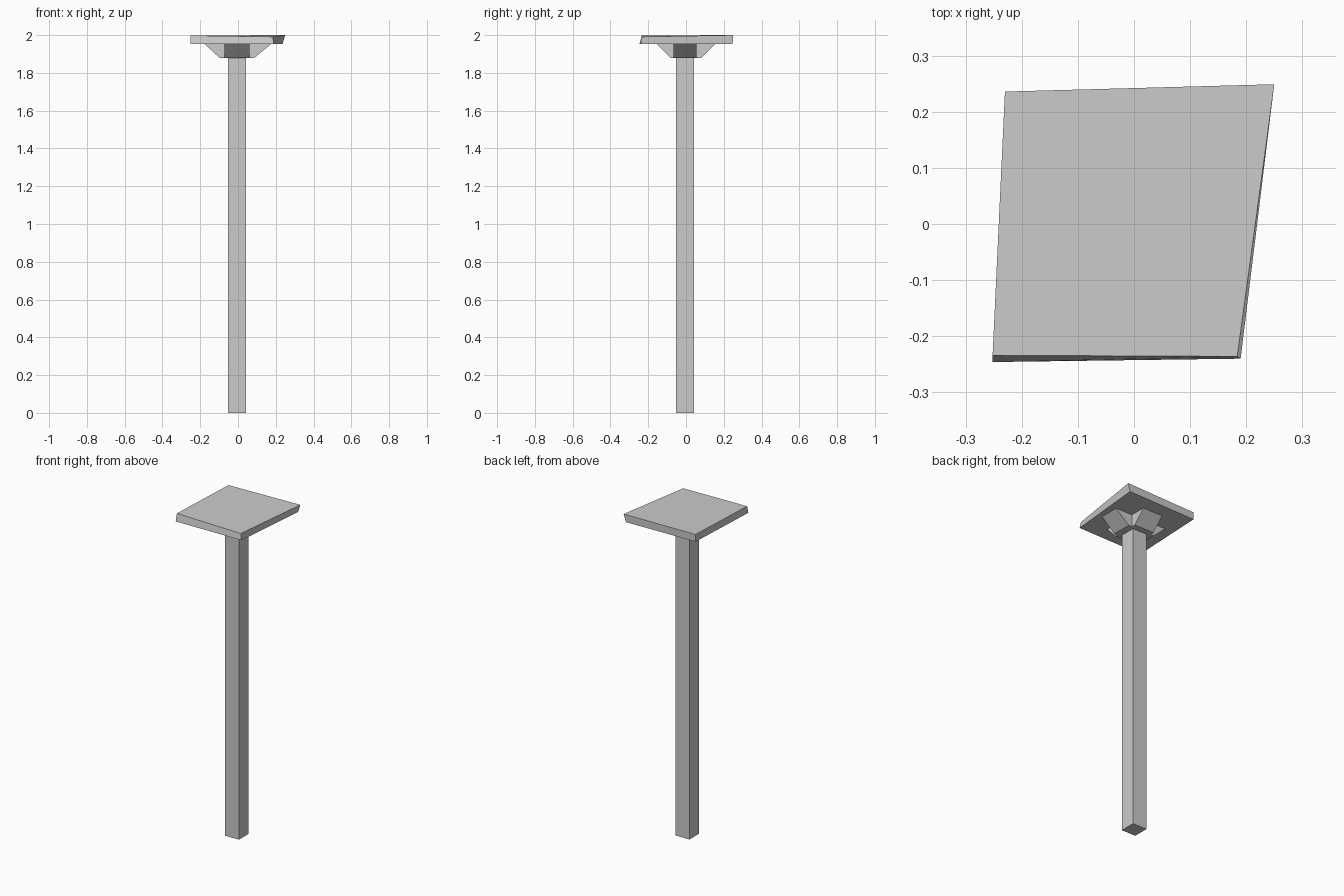
import bpy

if "Cube" in bpy.data.objects:
    bpy.data.objects.remove(bpy.data.objects["Cube"])

grey = bpy.data.materials.new("plain grey")
grey.diffuse_color = (0.6, 0.6, 0.6, 1)
grey.use_nodes = True
grey.node_tree.nodes["Principled BSDF"].inputs["Base Color"].default_value = grey.diffuse_color


def loft(name, bottom, top):
    """Closed solid between two counter-clockwise four-corner rings."""
    faces = [(3, 2, 1, 0), (4, 5, 6, 7)]
    faces += [(i, (i + 1) % 4, (i + 1) % 4 + 4, i + 4) for i in range(4)]
    mesh = bpy.data.meshes.new(name)
    mesh.from_pydata(bottom + top, [], faces)
    mesh.materials.append(grey)
    obj = bpy.data.objects.new(name, mesh)
    bpy.context.collection.objects.link(obj)
    return obj


def ring(x0, x1, y0, y1, z):
    return [(x0, y0, z), (x1, y0, z), (x1, y1, z), (x0, y1, z)]


# Square post
loft("post", ring(-0.053, 0.043, -0.053, 0.043, 0),
     ring(-0.053, 0.043, -0.053, 0.043, 1.953))

# Crossed brackets with sloping ends under the plate
loft("bracket_across", ring(-0.095, 0.085, -0.066, 0.056, 1.878),
     ring(-0.18, 0.178, -0.066, 0.056, 1.955))
loft("bracket_along", ring(-0.072, 0.062, -0.081, 0.081, 1.878),
     ring(-0.072, 0.062, -0.158, 0.157, 1.955))

# Uneven, slightly warped top plate
loft("top_plate",
     [(-0.252, -0.246, 1.953), (0.19, -0.24, 1.953),
      (0.236, 0.247, 1.953), (-0.23, 0.236, 1.953)],
     [(-0.252, -0.234, 1.998), (0.184, -0.236, 1.991),
      (0.25, 0.249, 2.0), (-0.23, 0.236, 1.998)])
